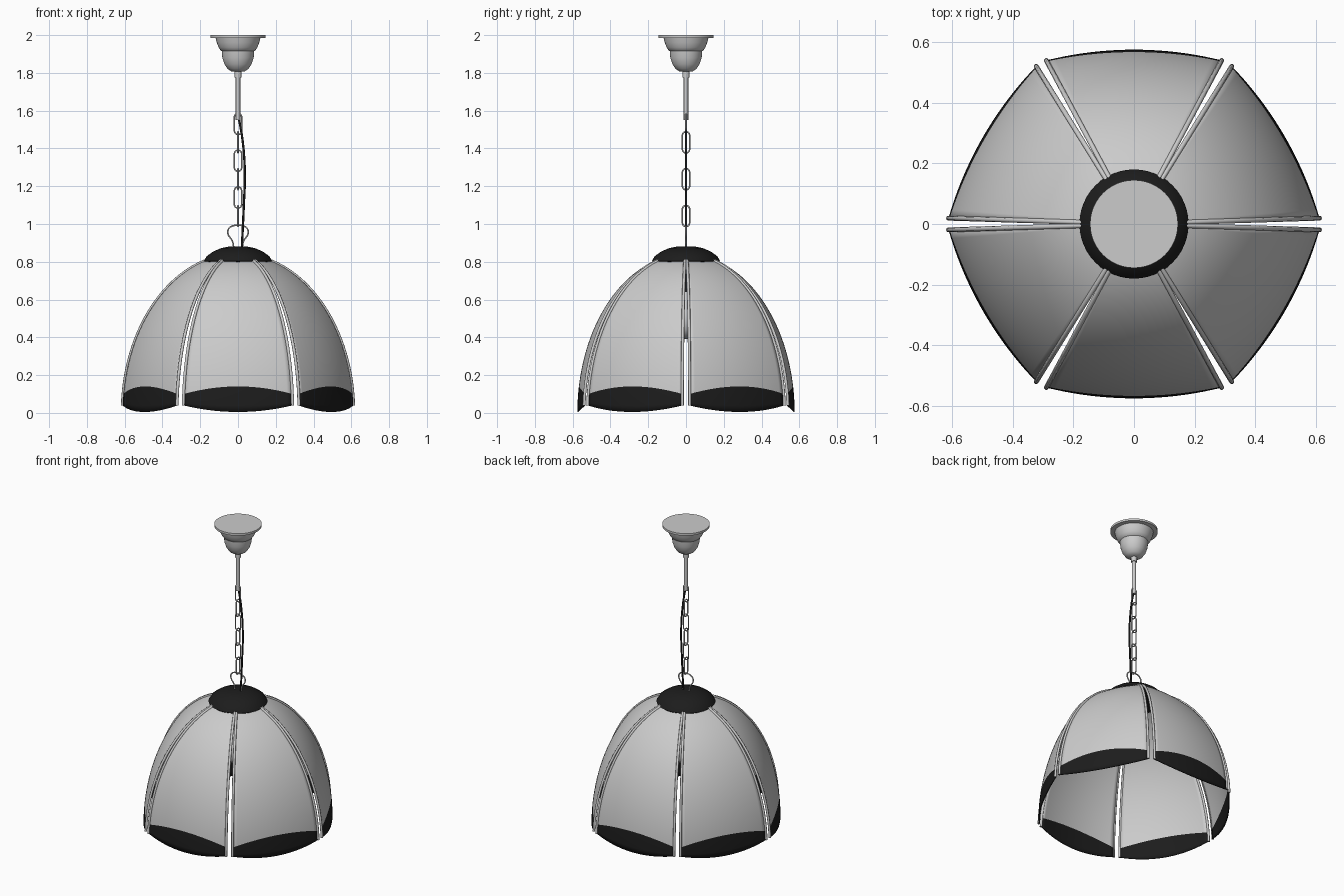
import bpy, bmesh, math
from mathutils import Matrix, Vector

if "Cube" in bpy.data.objects:
    bpy.data.objects.remove(bpy.data.objects["Cube"])

black = bpy.data.materials.new("black")
black.diffuse_color = (0.012, 0.012, 0.012, 1)
black.use_nodes = True
black.node_tree.nodes["Principled BSDF"].inputs["Base Color"].default_value = black.diffuse_color


def finish(obj, mat=None, angle=35):
    bpy.ops.object.select_all(action='DESELECT')
    obj.select_set(True)
    bpy.context.view_layer.objects.active = obj
    if mat:
        obj.data.materials.append(mat)
    bpy.ops.object.shade_smooth_by_angle(angle=math.radians(angle))
    return obj


def lathe(name, profile, mat=None, segs=48, angle=35):
    bm = bmesh.new()
    vs = [bm.verts.new((r, 0, z)) for r, z in profile]
    es = [bm.edges.new(p) for p in zip(vs, vs[1:])]
    bmesh.ops.spin(bm, geom=vs + es, cent=(0, 0, 0), axis=(0, 0, 1),
                   angle=2 * math.pi, steps=segs, use_duplicate=False)
    bmesh.ops.remove_doubles(bm, verts=bm.verts, dist=1e-5)
    bmesh.ops.recalc_face_normals(bm, faces=bm.faces)
    me = bpy.data.meshes.new(name)
    bm.to_mesh(me)
    bm.free()
    obj = bpy.data.objects.new(name, me)
    bpy.context.collection.objects.link(obj)
    return finish(obj, mat, angle)


def wire(name, pts, radius, mat=None, cyclic=False, smooth=False):
    cu = bpy.data.curves.new(name, 'CURVE')
    cu.dimensions = '3D'
    cu.bevel_depth = radius
    cu.bevel_resolution = 2
    cu.use_fill_caps = True
    if smooth:
        sp = cu.splines.new('BEZIER')
        sp.bezier_points.add(len(pts) - 1)
        for bp, p in zip(sp.bezier_points, pts):
            bp.co = p
            bp.handle_left_type = bp.handle_right_type = 'AUTO'
        sp.resolution_u = 8
    else:
        sp = cu.splines.new('POLY')
        sp.points.add(len(pts) - 1)
        for q, p in zip(sp.points, pts):
            q.co = (*p, 1)
    sp.use_cyclic_u = cyclic
    obj = bpy.data.objects.new(name, cu)
    bpy.context.collection.objects.link(obj)
    bpy.ops.object.select_all(action='DESELECT')
    obj.select_set(True)
    bpy.context.view_layer.objects.active = obj
    bpy.ops.object.convert(target='MESH')
    return finish(bpy.context.object, mat, 50)


# Shade surface: elliptical dome, each panel flatter than a full circle
H, R0, HALF = 0.84, 0.613, math.radians(28.2)


def shade_point(a, z):
    r = R0 * math.sqrt(1 - (z / H) ** 2)
    return Vector((r * math.sin(HALF) * a,
                   -r * (math.cos(HALF) + 0.057 * (1 - a * a)), z))


COLS, ROWS, BAND = 20, 26, 4
PHI_TOP = math.asin(0.815 / H)


def panel(name):
    bm = bmesh.new()
    grid = []
    for j in range(BAND + ROWS + 1):
        row = []
        for i in range(COLS + 1):
            a = 2 * i / COLS - 1
            bulge = 1 - a * a
            low, high = 0.04 - 0.035 * bulge, 0.10 + 0.04 * bulge
            if j <= BAND:
                z = low + (high - low) * j / BAND
            else:
                p0 = math.asin(high / H)
                z = H * math.sin(p0 + (PHI_TOP - p0) * (j - BAND) / ROWS)
            row.append(bm.verts.new(shade_point(a, z)))
        grid.append(row)
    for j in range(BAND + ROWS):
        for i in range(COLS):
            f = bm.faces.new((grid[j][i], grid[j][i + 1],
                              grid[j + 1][i + 1], grid[j + 1][i]))
            f.material_index = 1 if j < BAND else 0
    me = bpy.data.meshes.new(name)
    bm.to_mesh(me)
    bm.free()
    obj = bpy.data.objects.new(name, me)
    bpy.context.collection.objects.link(obj)
    grey = bpy.data.materials.get("grey") or bpy.data.materials.new("grey")
    grey.diffuse_color = (0.8, 0.8, 0.8, 1)
    grey.use_nodes = True
    grey.node_tree.nodes["Principled BSDF"].inputs["Base Color"].default_value = grey.diffuse_color
    me.materials.append(grey)
    me.materials.append(black)
    mod = obj.modifiers.new("thickness", 'SOLIDIFY')
    mod.thickness = 0.006
    mod.offset = -1
    return finish(obj)


# Six shade panels with a rib along each side
for k in range(6):
    rot = Matrix.Rotation(math.radians(60 * k), 4, 'Z')
    panel(f"shade_panel_{k + 1}").matrix_world = rot
    for side, a in (("left", -1), ("right", 1)):
        p0 = math.asin(0.04 / H)
        pts = [shade_point(a, H * math.sin(p0 + (PHI_TOP - p0) * n / 26))
               for n in range(27)]
        wire(f"shade_rib_{side}_{k + 1}", pts, 0.008).matrix_world = rot

# Top cap, socket and bulb
lathe("shade_cap", [(0, .795), (.17, .795), (.18, .805), (.165, .83), (.13, .855),
                    (.09, .872), (.05, .88), (0, .88)], black)
lathe("bulb_socket", [(0, .80), (.04, .80), (.04, .64), (0, .64)], black, 32)
lathe("bulb", [(0, .66), (.035, .655), (.04, .62), (.065, .575), (.088, .53), (.095, .485),
               (.085, .437), (.06, .407), (.03, .393), (0, .39)], segs=32, angle=60)

# Ceiling canopy and stem
lathe("ceiling_canopy", [(0, 2), (.145, 2), (.145, 1.986), (.118, 1.984), (.112, 1.96),
                         (.103, 1.935), (.09, 1.917), (.086, 1.915), (.083, 1.88),
                         (.072, 1.846), (.054, 1.82), (.035, 1.808), (0, 1.806)])
lathe("stem_collar", [(0, 1.81), (.018, 1.81), (.018, 1.775), (0, 1.775)], segs=24)
lathe("stem", [(0, 1.78), (.012, 1.78), (.012, 1.55), (0, 1.55)], segs=24)

# Chain of alternating links
for k in range(6):
    zc = 1.53 - 0.0975 * k
    pts = []
    for n in range(24):
        t = 2 * math.pi * (n + 0.5) / 24
        u = 0.019 * math.cos(t)
        z = zc + 0.019 * math.sin(t) + math.copysign(0.037, math.sin(t))
        pts.append((u, 0, z) if k % 2 == 0 else (0, u, z))
    wire(f"chain_link_{k + 1}", pts, 0.004, cyclic=True)

# Hanger loop on the cap
half = [(.022, .87), (.028, .905), (.054, .955), (.045, .98)]
loop = [(x, 0, z) for x, z in half] + [(0, 0, .993)] + [(-x, 0, z) for x, z in half[::-1]]
wire("hanger_loop", loop, 0.004, smooth=True)

# Power cord
wire("power_cord", [(.004, 0, 1.56), (.022, 0, 1.46), (.036, 0, 1.28),
                    (.03, 0, 1.08), (.02, 0, .87)], 0.006, black, smooth=True)
